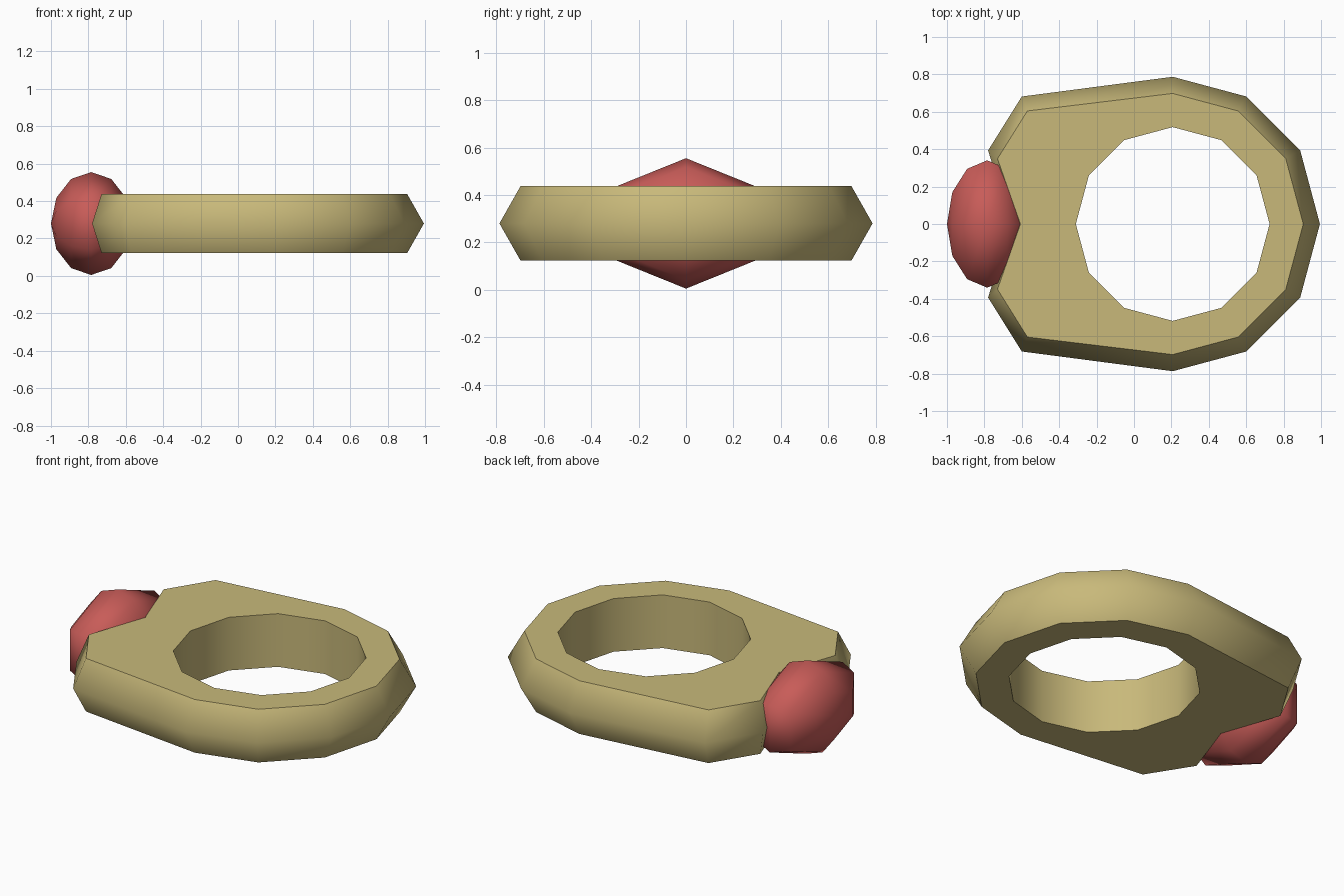
import bpy
import bmesh
from math import sin, cos, pi, radians

cube = bpy.data.objects.get("Cube")
if cube:
    bpy.data.objects.remove(cube, do_unlink=True)


def make_material(name, rgb):
    mat = bpy.data.materials.new(name)
    mat.use_nodes = True
    mat.diffuse_color = (*rgb, 1)
    bsdf = next(n for n in mat.node_tree.nodes if n.type == 'BSDF_PRINCIPLED')
    bsdf.inputs["Base Color"].default_value = (*rgb, 1)
    return mat


def loft(name, loops, mat, angle, closed=False):
    """Skin a list of equal-length vertex loops; closed joins last to first."""
    bm = bmesh.new()
    rows = [[bm.verts.new(p) for p in loop] for loop in loops]
    pairs = list(zip(rows, rows[1:]))
    if closed:
        pairs.append((rows[-1], rows[0]))
    for a, b in pairs:
        for i in range(len(a)):
            j = (i + 1) % len(a)
            bm.faces.new((a[i], a[j], b[j], b[i]))
    # Merge collapsed loops into poles
    bmesh.ops.remove_doubles(bm, verts=bm.verts, dist=0.0005)
    bmesh.ops.recalc_face_normals(bm, faces=bm.faces)
    mesh = bpy.data.meshes.new(name)
    bm.to_mesh(mesh)
    bm.free()
    mesh.materials.append(mat)
    obj = bpy.data.objects.new(name, mesh)
    bpy.context.collection.objects.link(obj)
    bpy.ops.object.select_all(action='DESELECT')
    obj.select_set(True)
    bpy.context.view_layer.objects.active = obj
    bpy.ops.object.shade_smooth_by_angle(angle=radians(angle))
    return obj


gold = make_material("pale gold", (0.58, 0.485, 0.195))
red = make_material("gem red", (0.578, 0.107, 0.098))

SIDES, CENTRE, MID_Z, HALF = 12, 0.207, 0.28, 0.157


def band_loop(radius, z, left=None):
    """Twelve-sided loop; left gives x for the shoulder, corner and notch."""
    pts = []
    for i in range(SIDES):
        a = 2 * pi * i / SIDES
        x = CENTRE + radius * cos(a)
        step = min(i, SIDES - i)
        if left and step > 3:
            x = left[step - 4]
        pts.append((x, radius * sin(a), z))
    return pts


# Band: bevelled outside, straight bore, shoulders stretched toward the gem
rim = (-0.57, -0.73, -0.607)
top, bottom = MID_Z + HALF, MID_Z - HALF
loft("ring_band", [
    band_loop(0.518, bottom),
    band_loop(0.698, bottom, rim),
    band_loop(0.787, MID_Z, (-0.60, -0.78, -0.66)),
    band_loop(0.698, top, rim),
    band_loop(0.518, top),
], gold, 60, closed=True)

# Gem: six-sided ellipsoid with its poles along x
gem_loops = []
for r in range(7):
    t = pi * r / 6
    gem_loops.append([(-0.785 - 0.215 * cos(t),
                       0.393 * sin(t) * sin(pi * s / 3),
                       MID_Z + 0.275 * sin(t) * cos(pi * s / 3))
                      for s in range(6)])
loft("gem", gem_loops, red, 180)
